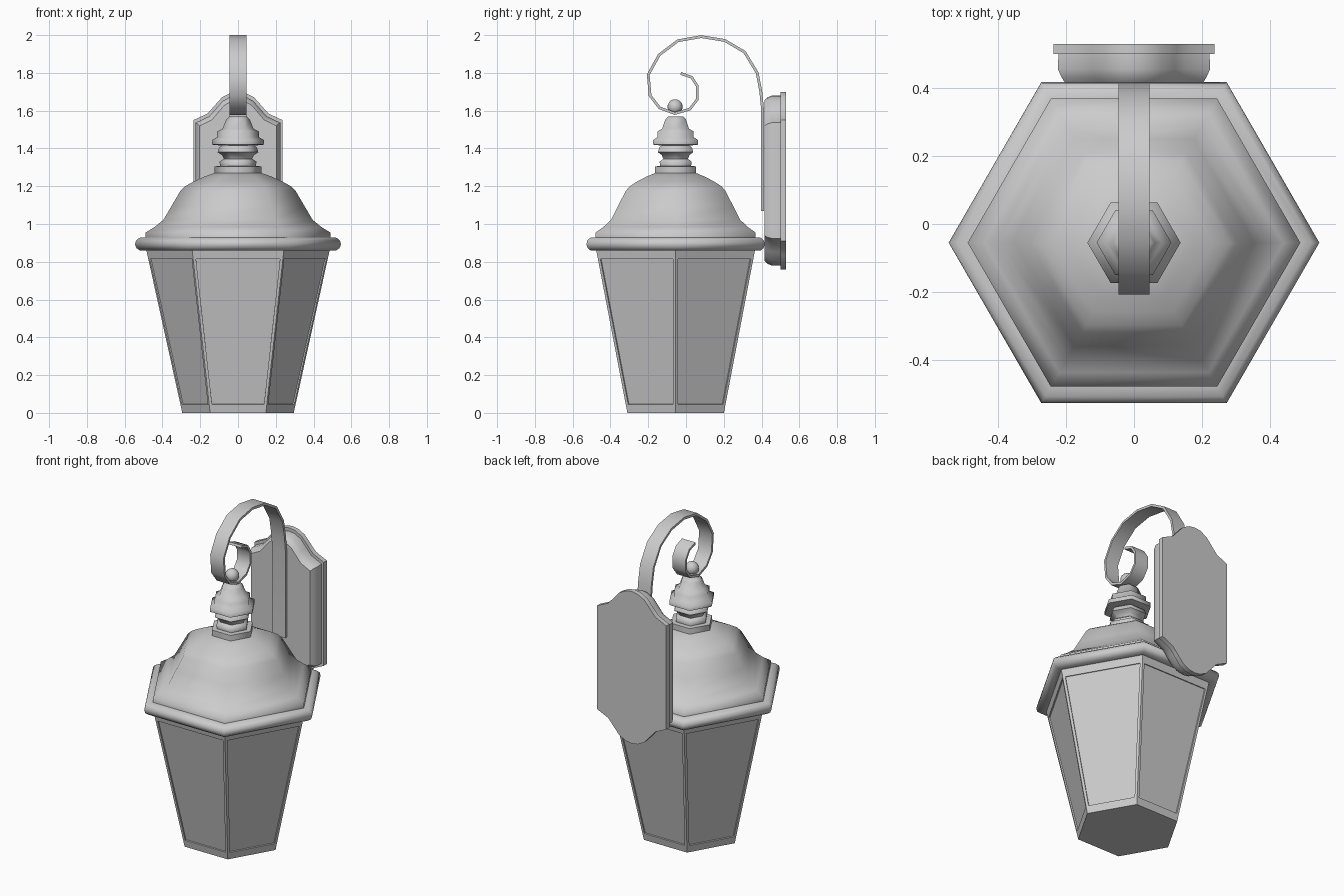
import bpy, bmesh, math
from mathutils import Vector

if "Cube" in bpy.data.objects:
    bpy.data.objects.remove(bpy.data.objects["Cube"])

CY = -0.055  # y of the lantern axis


def finish(name, bm, angle=None):
    bmesh.ops.recalc_face_normals(bm, faces=bm.faces)
    me = bpy.data.meshes.new(name)
    bm.to_mesh(me)
    bm.free()
    ob = bpy.data.objects.new(name, me)
    bpy.context.collection.objects.link(ob)
    if angle:
        bpy.ops.object.select_all(action='DESELECT')
        bpy.context.view_layer.objects.active = ob
        ob.select_set(True)
        bpy.ops.object.shade_smooth_by_angle(angle=math.radians(angle))
    return ob


def loft(name, rings, angle=None):
    """Skin a list of equal-length point rings and cap both ends."""
    bm = bmesh.new()
    vr = [[bm.verts.new(p) for p in r] for r in rings]
    n = len(vr[0])
    for a, b in zip(vr, vr[1:]):
        for i in range(n):
            j = (i + 1) % n
            bm.faces.new((a[i], a[j], b[j], b[i]))
    bm.faces.new(vr[0])
    bm.faces.new(vr[-1])
    return finish(name, bm, angle)


def hex_ring(r, z):
    return [Vector((r * math.cos(k * math.pi / 3), CY + r * math.sin(k * math.pi / 3), z))
            for k in range(6)]


def hex_lathe(name, profile):
    return loft(name, [hex_ring(r, z) for r, z in profile], 62)


# Tapered glass body: six framed, slightly recessed panes
H = 0.86
low, high = hex_ring(0.295, 0), hex_ring(0.485, H)
bm = bmesh.new()
for k in range(6):
    a, b, c, d = low[k], low[(k + 1) % 6], high[(k + 1) % 6], high[k]
    nrm = (b - a).cross(d - a).normalized()

    def inner(t, z):
        l, r = a.lerp(d, z / H), b.lerp(c, z / H)
        s = 0.015 / (r - l).length
        return l.lerp(r, s if t == 0 else 1 - s)

    outer = [a, b, c, d]
    frame = [inner(0, 0.045), inner(1, 0.045), inner(1, 0.815), inner(0, 0.815)]
    pane = [p - nrm * 0.008 for p in frame]
    o, f, p = [[bm.verts.new(q) for q in quad] for quad in (outer, frame, pane)]
    for i in range(4):
        j = (i + 1) % 4
        bm.faces.new((o[i], o[j], f[j], f[i]))
        bm.faces.new((f[i], f[j], p[j], p[i]))
    bm.faces.new(p)
for ring in (low, high):
    bm.faces.new([bm.verts.new(q) for q in ring])
bmesh.ops.remove_doubles(bm, verts=bm.verts, dist=0.0005)
finish("lantern_body", bm)

# Rounded rim, bell roof and finial
hex_lathe("roof_rim", [(0.48, 0.86), (0.52, 0.86), (0.538, 0.873), (0.545, 0.892),
                       (0.54, 0.912), (0.522, 0.927), (0.48, 0.93)])
hex_lathe("roof", [(0.489, 0.92), (0.489, 0.955), (0.44, 0.985), (0.395, 1.022),
                   (0.352, 1.095), (0.305, 1.175), (0.28, 1.2), (0.235, 1.225),
                   (0.18, 1.25), (0.125, 1.27)])
hex_lathe("finial", [(0.125, 1.25), (0.125, 1.305), (0.095, 1.307), (0.098, 1.33),
                     (0.075, 1.345), (0.085, 1.365), (0.108, 1.38), (0.1, 1.405),
                     (0.085, 1.415), (0.137, 1.42), (0.137, 1.445), (0.11, 1.46),
                     (0.11, 1.49), (0.082, 1.505), (0.062, 1.555), (0.045, 1.57)])

# Ball under the hook
bpy.ops.mesh.primitive_uv_sphere_add(segments=16, ring_count=10, radius=0.04,
                                     location=(0, CY - 0.003, 1.62))
ball = bpy.context.object
ball.name = "finial_ball"
bpy.ops.object.shade_smooth()

# Flat strip bent into the scroll bracket
path = [(0.405, 1.07), (0.405, 1.61), (0.396, 1.7), (0.377, 1.8), (0.31, 1.91),
        (0.205, 1.972), (0.08, 1.992), (-0.043, 1.97), (-0.142, 1.895), (-0.2, 1.79),
        (-0.19, 1.68), (-0.14, 1.615), (-0.06, 1.585), (0.02, 1.608), (0.06, 1.66),
        (0.06, 1.73), (0.03, 1.777), (-0.028, 1.797)]
pts = [Vector(p) for p in path]
rings = []
for i, p in enumerate(pts):
    t = (pts[min(i + 1, len(pts) - 1)] - pts[max(i - 1, 0)]).normalized()
    n = Vector((-t.y, t.x)) * 0.0075
    rings.append([(x, (p + s * n).x, (p + s * n).y)
                  for x, s in ((-0.045, -1), (0.045, -1), (0.045, 1), (-0.045, 1))])
loft("scroll_bracket", rings, 40)

# Wall plate: ogee-ended outline, stepped and chamfered towards the lantern
quarter = [(0.235, 0.32), (0.16, 0.355), (0.125, 0.395), (0.085, 0.44), (0.04, 0.464)]
half = quarter + [(0, 0.47)] + [(-x, z) for x, z in reversed(quarter)]
outline = half + [(-x, -z) for x, z in half]
steps = [(0.415, 0.203, 0.425), (0.43, 0.212, 0.44), (0.455, 0.224, 0.45),
         (0.5, 0.222, 0.45), (0.5, 0.236, 0.47), (0.53, 0.236, 0.47)]
loft("wall_plate", [[(x * hx / 0.235, y, 1.23 + z * hz / 0.47) for x, z in outline]
                    for y, hx, hz in steps], 40)
